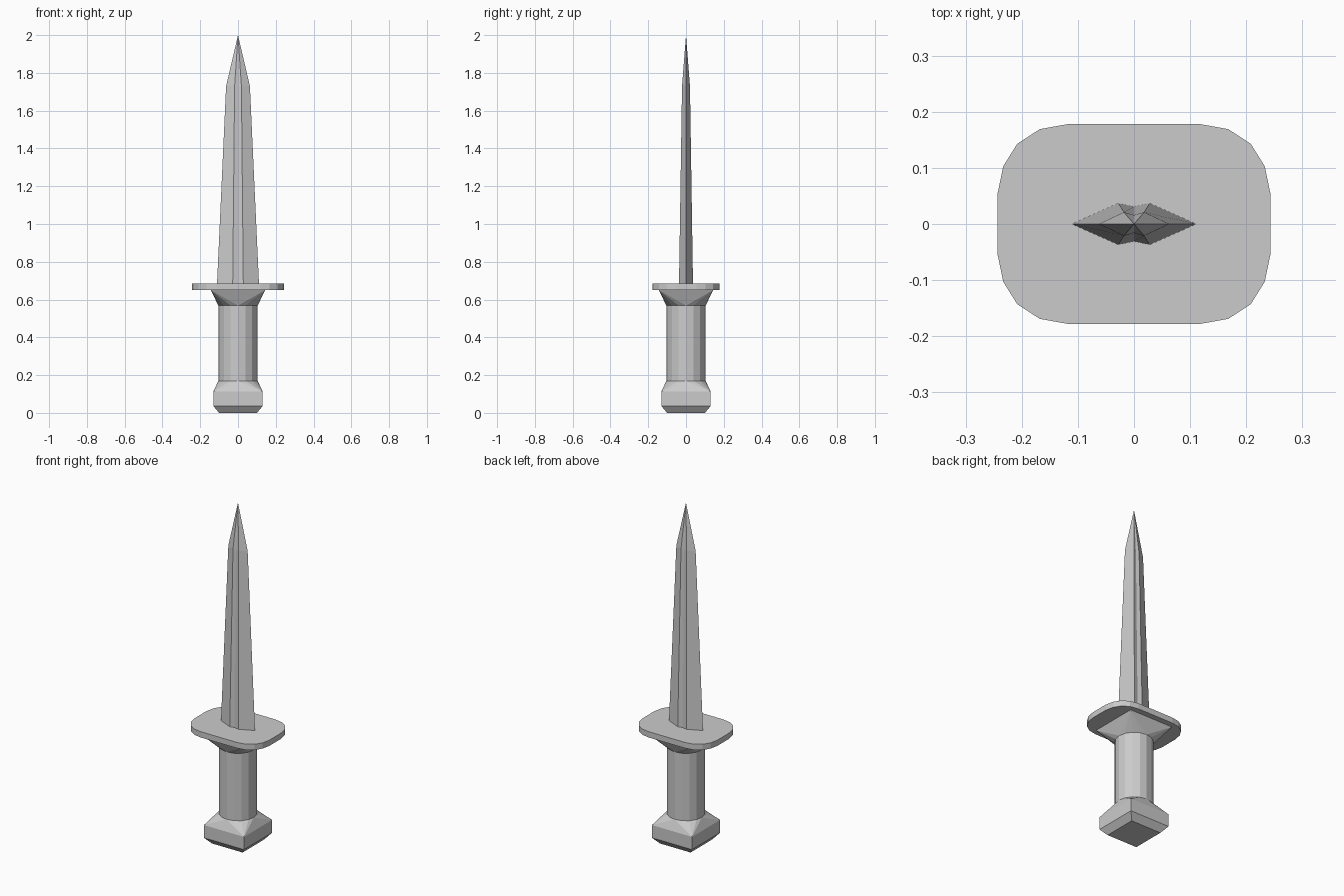
import bpy, bmesh
from math import sin, cos, tau

if "Cube" in bpy.data.objects:
    bpy.data.objects.remove(bpy.data.objects["Cube"])


def finish(name, bm):
    bmesh.ops.recalc_face_normals(bm, faces=bm.faces)
    mesh = bpy.data.meshes.new(name)
    bm.to_mesh(mesh)
    bm.free()
    obj = bpy.data.objects.new(name, mesh)
    bpy.context.collection.objects.link(obj)
    return obj


def square(h, z):
    return [(-h, -h, z), (h, -h, z), (h, h, z), (-h, h, z)]


def circle(r, z, n=16):
    return [(r * cos(tau * i / n), r * sin(tau * i / n), z) for i in range(n)]


def hull(name, points):
    bm = bmesh.new()
    for p in points:
        bm.verts.new(p)
    bmesh.ops.convex_hull(bm, input=bm.verts)
    bmesh.ops.dissolve_limit(bm, angle_limit=0.01, verts=bm.verts, edges=bm.edges)
    return finish(name, bm)


def mirrored_loop(quarter):
    """Closed outline from a quarter running from +x to +y; drops doubled points."""
    right_left = quarter + [(-x, y) for x, y in reversed(quarter)]
    full = right_left + [(-x, -y) for x, y in right_left]
    return list(dict.fromkeys((x + 0.0, y + 0.0) for x, y in full))


R = 0.104

# Handle: square pommel blending into a round grip, flaring to a square collar
hull("pommel", square(0.1, 0) + square(0.131, 0.037) + square(0.131, 0.112) + circle(R, 0.17))
hull("grip", circle(R, 0.17) + circle(R, 0.568))
hull("collar", circle(R, 0.568) + square(0.144, 0.65))

# Guard: flat plate with rounded corners
plate = mirrored_loop([(0.243, 0.055), (0.233, 0.103), (0.208, 0.143), (0.168, 0.169), (0.118, 0.178)])
hull("guard", [(x, y, z) for z in (0.65, 0.684) for x, y in plate])

# Blade: tapering double-edged section with a shallow central groove
bm = bmesh.new()
rings = []
for z, edge, rx, ry, groove in ((0.684, 0.111, 0.028, 0.037, 0.031),
                                (1.73, 0.063, 0.018, 0.021, 0.016)):
    section = mirrored_loop([(edge, 0), (rx, ry), (0, groove)])
    rings.append([bm.verts.new((x, y, z)) for x, y in section])
tip = bm.verts.new((0, 0, 2))
low, high = rings
for i in range(len(low)):
    j = (i + 1) % len(low)
    bm.faces.new((low[i], low[j], high[j], high[i]))
    bm.faces.new((high[i], high[j], tip))
bm.faces.new(low[::-1])
finish("blade", bm)
